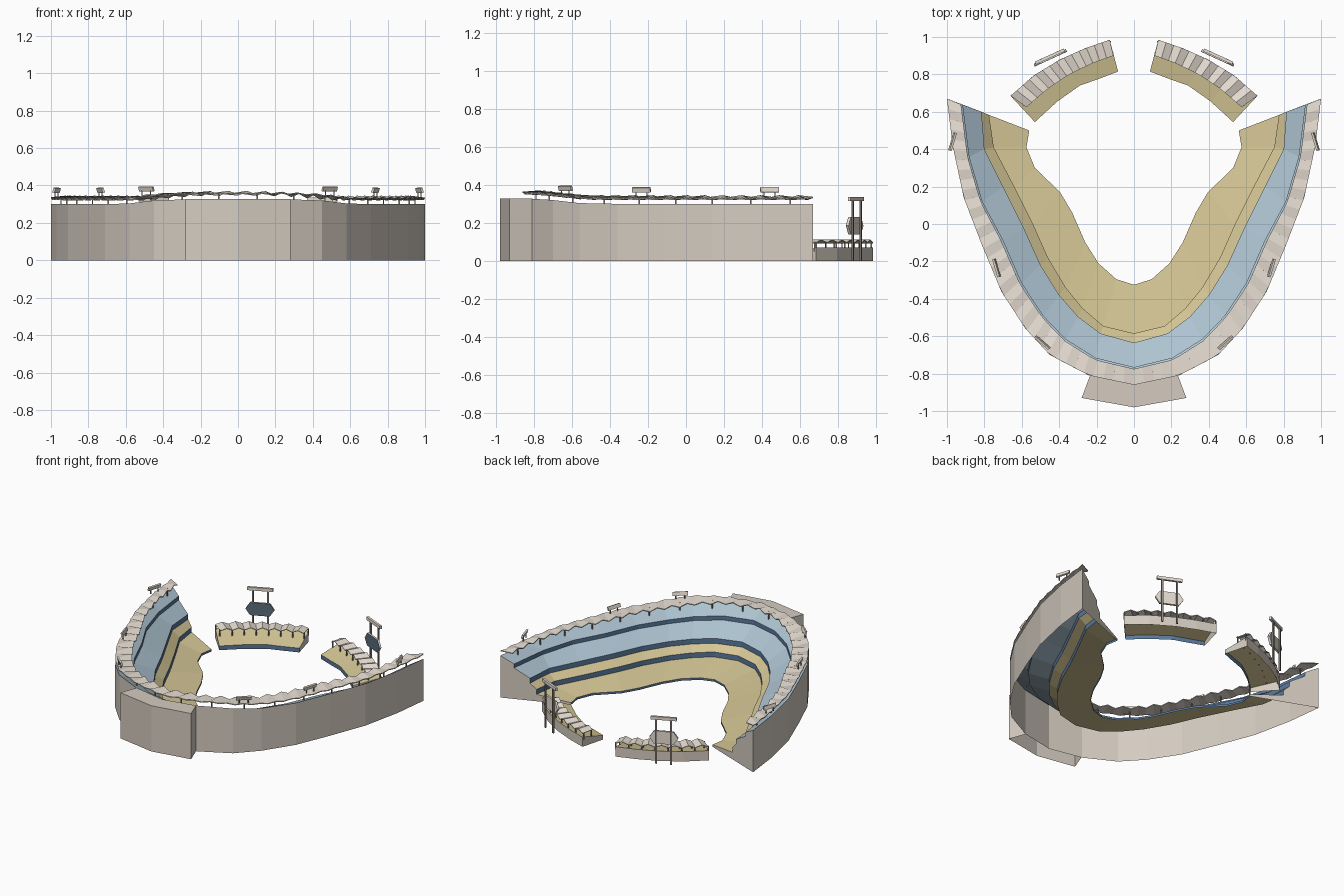
import bpy, bmesh
from mathutils import Vector, Matrix

if "Cube" in bpy.data.objects:
    bpy.data.objects.remove(bpy.data.objects["Cube"])

def material(name, rgb):
    m = bpy.data.materials.new(name)
    m.diffuse_color = (*rgb, 1)
    m.use_nodes = True
    m.node_tree.nodes["Principled BSDF"].inputs["Base Color"].default_value = m.diffuse_color
    return m

CONCRETE = material("concrete", (0.66, 0.60, 0.53))
ROOF = material("roof", (0.80, 0.73, 0.65))
BLUE = material("blue_seats", (0.42, 0.55, 0.64))
TAN = material("tan_seats", (0.68, 0.58, 0.31))
NAVY = material("navy_trim", (0.10, 0.19, 0.33))
STEEL = material("steel", (0.30, 0.26, 0.23))
SLATE = material("slate", (0.10, 0.15, 0.20))

def make(name, verts, faces, mat, thick=0):
    me = bpy.data.meshes.new(name)
    me.from_pydata([tuple(v) for v in verts], [], faces)
    me.materials.append(mat)
    ob = bpy.data.objects.new(name, me)
    bpy.context.collection.objects.link(ob)
    if thick:
        s = ob.modifiers.new("thickness", 'SOLIDIFY')
        s.thickness = thick
    return ob

def strip(name, a, b, mat, thick=0):
    n = len(a)
    return make(name, a + b, [(i, i + 1, n + i + 1, n + i) for i in range(n - 1)], mat, thick)

def boxes(name, items, mat):
    """items: (centre, size, matrix) boxes joined into one mesh"""
    bm = bmesh.new()
    for c, s, rot in items:
        bmesh.ops.create_cube(bm, size=1, matrix=Matrix.Translation(c) @ rot.to_4x4() @ Matrix.Diagonal((*s, 1)))
    ob = make(name, [], [], mat)
    bm.to_mesh(ob.data)
    bm.free()
    return ob

def frame(d):
    """rotation with local x along the plan direction d"""
    return Matrix.Rotation(Vector((1, 0)).angle_signed(Vector(d[:2])) * -1, 3, 'Z')

def resample(pts, n):
    pts = [Vector(p) for p in pts]
    seg = [(q - p).length for p, q in zip(pts, pts[1:])]
    out = []
    for k in range(n + 1):
        t, i = sum(seg) * k / n, 0
        while i < len(seg) - 1 and t > seg[i]:
            t -= seg[i]
            i += 1
        out.append(pts[i].lerp(pts[i + 1], min(1, t / seg[i])))
    return out

def lift(y):
    t = max(0, min(1, (-0.48 - y) / 0.33))
    return 1 + 0.09 * t * t * (3 - 2 * t)

def mirror_half(half):
    return [(-x, y) for x, y in half[:0:-1]] + list(half)

def ring(half, z):
    return [Vector((x, y, z * lift(y))) for x, y in mirror_half(half)]

# Right-half plan curves, from home plate to wing tip
OUTER = [(0, -.86), (.24, -.81), (.45, -.70), (.58, -.56), (.71, -.36), (.81, -.12), (.91, .14), (.97, .42), (1, .67)]
UPPER = [(0, -.765), (.205, -.715), (.365, -.615), (.485, -.49), (.60, -.315), (.70, -.085), (.81, .12), (.88, .36), (.915, .637)]
EAVE = [(0, -.775), (.21, -.725), (.37, -.625), (.49, -.50), (.61, -.32), (.71, -.09), (.82, .12), (.89, .36), (.925, .64)]
CLUB = [(0, -.635), (.18, -.585), (.30, -.495), (.40, -.38), (.50, -.22), (.59, -.02), (.70, .20), (.80, .40), (.815, .60)]
MID = [(0, -.585), (.165, -.545), (.275, -.45), (.365, -.34), (.46, -.18), (.54, 0), (.64, .20), (.75, .41), (.775, .583)]
FIELD = [(0, -.325), (.095, -.295), (.19, -.21), (.26, -.10), (.33, .06), (.395, .17), (.53, .30), (.575, .41), (.56, .50)]

# Stepped seating bowl: wall, decks and fascias
levels = [(OUTER, 0), (OUTER, .30), (UPPER, .25), (UPPER, .222), (CLUB, .16), (CLUB, .125),
          (MID, .085), (MID, .05), (FIELD, .015), (FIELD, 0)]
parts = [("outer_wall", CONCRETE), ("upper_deck", BLUE), ("upper_fascia", NAVY), ("club_deck", BLUE),
         ("club_fascia", NAVY), ("middle_deck", TAN), ("middle_fascia", NAVY), ("field_deck", TAN), ("field_fence", NAVY)]
rings = [ring(h, z) for h, z in levels]
for (name, mat), a, b in zip(parts, rings, rings[1:]):
    strip(name, a, b, mat)
for side, k in (("left", 0), ("right", -1)):
    cap = [r[k] for r in rings]
    order = range(len(cap)) if k else range(len(cap) - 1, -1, -1)
    make(side + "_wing_end", cap, [tuple(order)], CONCRETE)

# Entrance block behind home plate
plan = [(-.235, -.81), (-.28, -.93), (0, -.98), (.28, -.93), (.235, -.81), (0, -.86)]
n = len(plan)
make("entrance_block", [(x, y, z) for z in (0, .327) for x, y in plan],
     [tuple(range(n, 2 * n))] + [(i, (i + 1) % n, n + (i + 1) % n, n + i) for i in range(n - 1)], CONCRETE)

# Folded plate roof over the upper deck, with posts
N = 36
ro, ri = mirror_half(resample(OUTER, N)), mirror_half(resample(EAVE, N))
def roof_z(y, d):
    return .333 + d + .3 * (lift(y) - 1)
outer = [Vector((x, y, roof_z(y, -.004 if i % 2 else .004))) for i, (x, y) in enumerate(ro)]
inner = [Vector((x, y, roof_z(y, .013 if (i // 1) % 2 else -.007))) for i, (x, y) in enumerate(ri)]
strip("folded_roof", outer, inner, ROOF, .006)
posts = []
for i in range(2, 2 * N, 4):
    p = outer[i].lerp(inner[i], .55)
    base = .27 * lift(p.y)
    posts.append((Vector((p.x, p.y, (p.z + base) / 2)), (.007, .007, p.z - base), Matrix.Identity(3)))
boxes("roof_posts", posts, STEEL)

# Floodlight banks on the roof
banks, legs = [], []
for x, y, dx, dy in ((.97, .44, .03, -.1), (.735, -.235, .03, .1), (.49, -.635, .08, .07)):
    for m in (1, -1):
        rot = frame((dx * m, dy))
        z = .374 + .3 * (lift(y) - 1) * .6
        tilt = rot @ Matrix.Rotation(.3 if m * dx > 0 else -.3, 3, 'X')
        banks.append((Vector((x * m, y, z)), (.1, .012, .026), tilt))
        for s in (-.03, .03):
            legs.append((Vector((x * m, y, z - .02)) + rot @ Vector((s, 0, 0)), (.006, .006, .04), Matrix.Identity(3)))
boxes("floodlight_banks", banks, ROOF)
boxes("floodlight_legs", legs, STEEL)

# Outfield pavilions and scoreboards
P_OUT = [(.66, .685), (.535, .795), (.395, .88), (.26, .94), (.13, .985)]
P_EAVE = [(.575, .625), (.465, .72), (.345, .80), (.22, .86), (.11, .90)]
P_IN = [(.53, .545), (.41, .655), (.29, .74), (.19, .775), (.085, .815)]
for side, m in (("right", 1), ("left", -1)):
    def line(pts, z):
        v = [Vector((x * m, y, z)) for x, y in pts]
        return v if m == 1 else v[::-1]
    pr = [line(P_OUT, 0), line(P_OUT, .07), line(P_IN, .03), line(P_IN, 0)]
    for (name, mat), a, b in zip((("wall", CONCRETE), ("seats", TAN), ("fence", NAVY)), pr, pr[1:]):
        strip(f"{side}_pavilion_{name}", a, b, mat)
    make(side + "_pavilion_ends", [r[0] for r in pr] + [r[-1] for r in pr], [(3, 2, 1, 0), (4, 5, 6, 7)], CONCRETE)
    # zigzag roof on posts
    a, b = ([Vector((p.x * m, p.y, .113 if i % 2 else .097)) for i, p in enumerate(resample(c, 14))]
            for c in (P_OUT, P_EAVE))
    if m == -1:
        a, b = a[::-1], b[::-1]
    strip(side + "_pavilion_roof", a, b, ROOF, .005)
    posts = []
    for i in range(0, 15, 2):
        for t in (.12, .85):
            p = a[i].lerp(b[i], t)
            posts.append((Vector((p.x, p.y, .073)), (.007, .007, .05), Matrix.Identity(3)))
    boxes(side + "_pavilion_posts", posts, STEEL)

    # Hexagonal scoreboard on two masts
    rot = frame((.175, -.08 * m))
    c = Vector((.447 * m, .888, 0))
    hexa = [(-.095, .185), (-.065, .14), (.065, .14), (.095, .185), (.065, .23), (-.065, .23)]
    for name, y0, y1, mat in (("board", -.004, .008, ROOF), ("screen", -.007, -.004, SLATE)):
        v = [c + rot @ Vector((x, y, z)) for y in (y0, y1) for x, z in hexa]
        make(f"{side}_score{name}", v, [(0, 1, 2, 3, 4, 5), (11, 10, 9, 8, 7, 6)] +
             [(i, i + 6, (i + 1) % 6 + 6, (i + 1) % 6) for i in range(6)], mat)
    boxes(side + "_scoreboard_masts", [(c + rot @ Vector((s, .012, .16)), (.012, .01, .32), rot) for s in (-.05, .05)], STEEL)
    boxes(side + "_scoreboard_lights", [(c + rot @ Vector((0, .008, .325)), (.17, .016, .022), rot)], ROOF)
